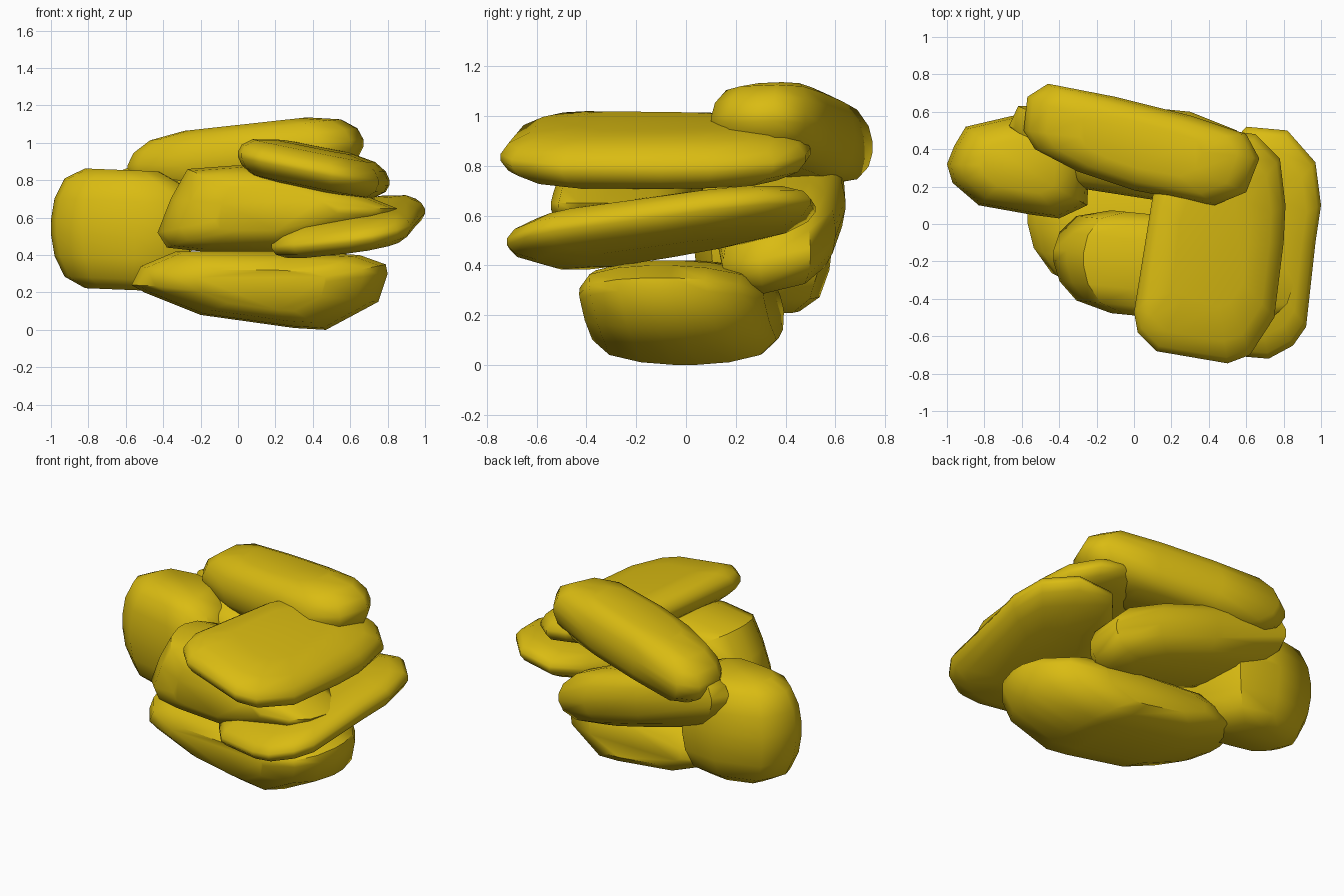
import bpy
import bmesh
import math

default_cube = bpy.data.objects.get("Cube")
if default_cube:
    bpy.data.objects.remove(default_cube, do_unlink=True)

# Single gold colour
gold = bpy.data.materials.new("gold_yellow")
gold.use_nodes = True
gold_colour = (0.70, 0.50, 0.006, 1.0)
gold.diffuse_color = gold_colour
shader = gold.node_tree.nodes["Principled BSDF"]
shader.inputs["Base Color"].default_value = gold_colour
shader.inputs["Roughness"].default_value = 0.6

# Rounded edge: (outline scale, fraction of half thickness)
ROUNDING = [(0.52, -1.0), (0.81, -0.82), (0.95, -0.48), (1.0, -0.12),
            (1.0, 0.12), (0.95, 0.48), (0.81, 0.82), (0.52, 1.0)]


def add_nugget(name, outline, centre, half, slope_u=0.0, slope_v=0.0, upright=False):
    """Pillow-shaped nugget: an outline in plan (or in elevation when upright),
    thickened about a tilted middle plane with rounded edges."""
    us = [p[0] for p in outline]
    vs = [p[1] for p in outline]
    mid_u = (min(us) + max(us)) / 2
    mid_v = (min(vs) + max(vs)) / 2
    bm = bmesh.new()
    rings = []
    for scale, level in ROUNDING:
        ring = []
        for u, v in outline:
            du = (u - mid_u) * scale
            dv = (v - mid_v) * scale
            w = centre + slope_u * du + slope_v * dv + half * level
            a, b = mid_u + du, mid_v + dv
            ring.append(bm.verts.new((a, w, b) if upright else (a, b, w)))
        rings.append(ring)
    count = len(outline)
    for lower, upper in zip(rings, rings[1:]):
        for i in range(count):
            j = (i + 1) % count
            bm.faces.new((lower[i], lower[j], upper[j], upper[i]))
    bm.faces.new(rings[0])
    bm.faces.new(rings[-1])
    bmesh.ops.recalc_face_normals(bm, faces=bm.faces)
    mesh = bpy.data.meshes.new(name)
    bm.to_mesh(mesh)
    bm.free()
    mesh.materials.append(gold)
    nugget = bpy.data.objects.new(name, mesh)
    bpy.context.collection.objects.link(nugget)
    bpy.ops.object.select_all(action="DESELECT")
    nugget.select_set(True)
    bpy.context.view_layer.objects.active = nugget
    bpy.ops.object.shade_smooth_by_angle(angle=math.radians(50))


# Wide nugget at the base of the pile, with a keel-like underside
add_nugget("base_nugget",
           [(-.57, .24), (-.52, .34), (-.33, .42), (.3, .42), (.65, .4), (.79, .35),
            (.8, .3), (.75, .15), (.47, 0), (.3, .01), (-.2, .08), (-.5, .2)],
           centre=-.01, half=.37, slope_u=-.1, slope_v=-.2, upright=True)

# Blocky nugget on the right-hand side
add_nugget("right_nugget",
           [(-1, .32), (-.96, .42), (-.9, .52), (-.6, .59), (-.35, .54), (-.24, .3),
            (-.25, .1), (-.4, .03), (-.55, .05), (-.83, .1), (-.97, .22)],
           centre=.535, half=.32, slope_u=-.04)

# Tapering nugget in the front middle
add_nugget("front_nugget",
           [(-.43, .52), (-.36, .7), (-.27, .86), (0, .88), (.3, .84), (.65, .73),
            (.85, .65), (.82, .6), (.5, .5), (.2, .42), (-.2, .42), (-.38, .44)],
           centre=-.235, half=.275, slope_u=-.1, upright=True)

# Long nugget in the back middle, rising towards the right-hand side
add_nugget("back_nugget",
           [(-.67, .52), (-.45, .28), (-.35, .2), (.1, .13), (.45, .15), (.58, .3),
            (.55, .5), (.3, .6), (-.1, .64), (-.62, .63)],
           centre=.58, half=.18, slope_u=-.26, slope_v=.2)

# Lower flat nugget on the left-hand side
add_nugget("lower_left_slab",
           [(.18, -.45), (.3, -.6), (.6, -.71), (.72, -.72), (.85, -.65), (.92, -.55),
            (.97, -.1), (1, .1), (.97, .33), (.82, .5), (.6, .52), (.45, .35), (.3, 0)],
           centre=.55, half=.1, slope_u=.15, slope_v=.12)

# Upper flat nugget lying across the front
add_nugget("upper_left_slab",
           [(0, -.47), (.02, -.58), (.12, -.68), (.5, -.745), (.62, -.7), (.75, -.5),
            (.8, -.1), (.81, .1), (.78, .35), (.65, .48), (.5, .5), (.2, .4), (.1, .15)],
           centre=.865, half=.115, slope_u=-.2, slope_v=.02)

# Long nugget on top of the pile at the back
add_nugget("top_nugget",
           [(-.59, .5), (-.57, .68), (-.46, .75), (-.1, .68), (.3, .58), (.6, .48),
            (.67, .35), (.6, .17), (.43, .1), (0, .18), (-.3, .28), (-.53, .4)],
           centre=.93, half=.17, slope_u=.11)
